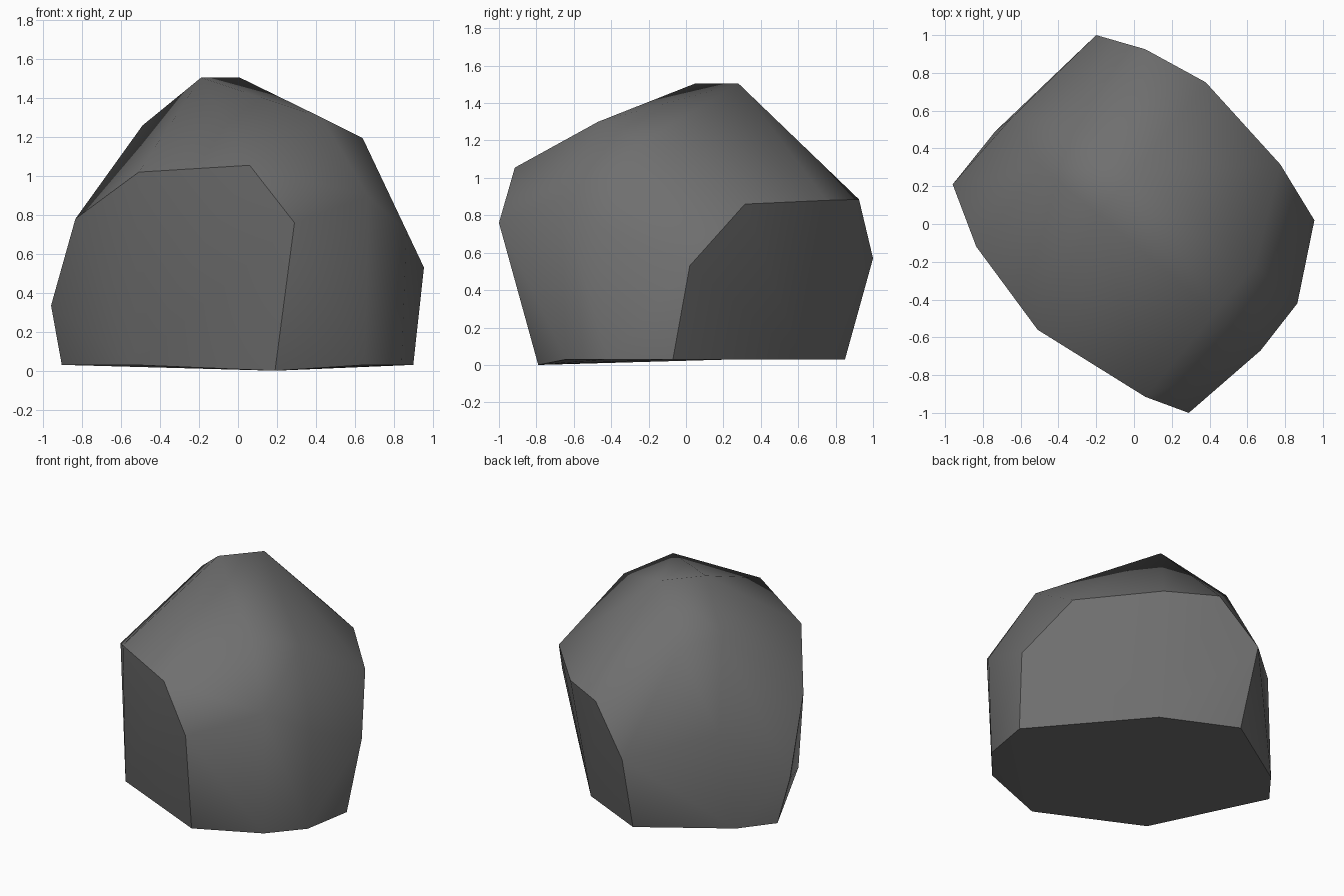
import bpy, bmesh, math

if "Cube" in bpy.data.objects:
    bpy.data.objects.remove(bpy.data.objects["Cube"])

# Corner points of the faceted boulder, ring by ring
base = [(0.9, -0.07, 0.03), (0.84, -0.42, 0.03), (0.65, -0.64, 0.03), (0.19, -0.79, 0.0),
        (-0.53, -0.5, 0.03), (-0.905, 0.27, 0.03), (-0.735, 0.49, 0.03),
        (-0.18, 0.85, 0.03), (0.31, 0.62, 0.03)]
waist = [(0.955, 0.02, 0.53), (0.865, -0.42, 0.72), (0.67, -0.67, 0.895), (0.29, -1.0, 0.76),
         (-0.835, -0.12, 0.78), (-0.96, 0.21, 0.335), (-0.65, 0.56, 0.70), (-0.2, 1.0, 0.57),
         (0.06, 0.925, 0.885), (0.38, 0.75, 0.88), (0.775, 0.315, 0.86)]
crown = [(0.06, -0.915, 1.055), (-0.51, -0.56, 1.02), (0.43, -0.47, 1.30), (0.64, -0.22, 1.195),
         (-0.49, 0.30, 1.26), (-0.32, 0.54, 1.2), (-0.19, 0.05, 1.505), (0.01, 0.28, 1.505)]

# Stone: hull wrapped around the corners
bm = bmesh.new()
for p in base + waist + crown:
    bm.verts.new(p)
bmesh.ops.convex_hull(bm, input=bm.verts[:])
bmesh.ops.delete(bm, geom=[v for v in bm.verts if not v.link_faces], context='VERTS')
bmesh.ops.dissolve_limit(bm, angle_limit=math.radians(2), verts=bm.verts[:], edges=bm.edges[:])
bmesh.ops.recalc_face_normals(bm, faces=bm.faces[:])
mesh = bpy.data.meshes.new("boulder")
bm.to_mesh(mesh)
bm.free()
boulder = bpy.data.objects.new("boulder", mesh)
bpy.context.collection.objects.link(boulder)

# Grey stone colour
stone = bpy.data.materials.new("grey stone")
stone.diffuse_color = (0.16, 0.16, 0.16, 1)
stone.use_nodes = True
stone.node_tree.nodes["Principled BSDF"].inputs["Base Color"].default_value = stone.diffuse_color
mesh.materials.append(stone)

# Soft shading with crisp main edges
bpy.context.view_layer.objects.active = boulder
boulder.select_set(True)
bpy.ops.object.shade_smooth_by_angle(angle=math.radians(40))
